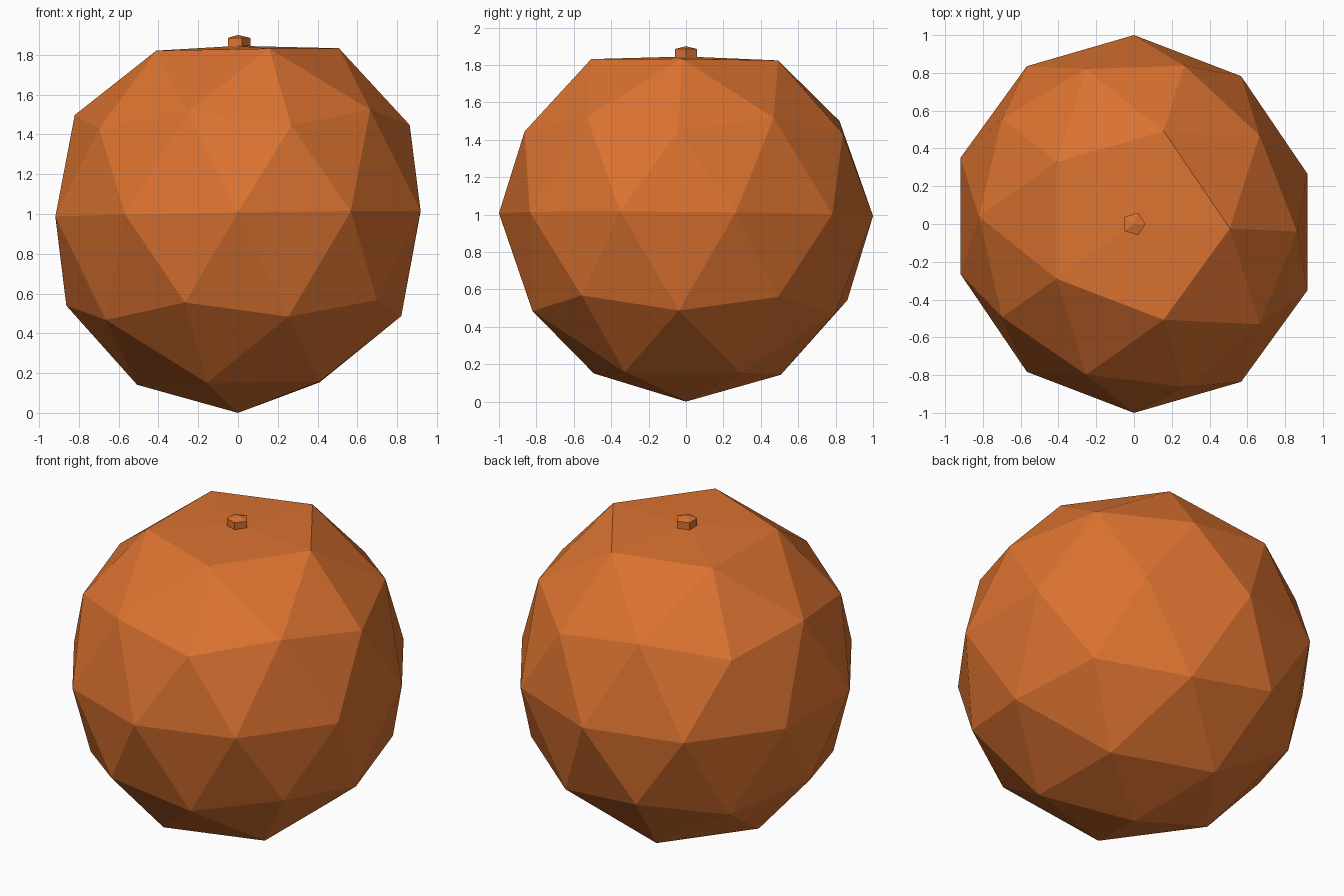
import bpy, bmesh, math
from mathutils import Matrix

if "Cube" in bpy.data.objects:
    bpy.data.objects.remove(bpy.data.objects["Cube"])

orange = bpy.data.materials.new("orange")
orange.diffuse_color = (0.71, 0.17, 0.03, 1)
orange.use_nodes = True
orange.node_tree.nodes["Principled BSDF"].inputs["Base Color"].default_value = orange.diffuse_color


def add_part(name, bm):
    mesh = bpy.data.meshes.new(name)
    bm.to_mesh(mesh)
    bm.free()
    mesh.materials.append(orange)
    obj = bpy.data.objects.new(name, mesh)
    bpy.context.collection.objects.link(obj)
    return obj


# Faceted body: narrowed, slightly skewed sphere with a flattened crown
bm = bmesh.new()
bmesh.ops.create_icosphere(bm, subdivisions=2, radius=1)
for v in bm.verts:
    x, y, z = v.co
    if z > 0.95:
        z = 0.845           # crown pressed flat
    elif z > 0.1:
        z *= 0.97           # upper half a little lower
    v.co = (0.965 * x, y - 0.045 * x, 1 + z + 0.015 * x - 0.007 * y)
add_part("body", bm)

# Five-sided stem nub with a shallow peak
bm = bmesh.new()
bmesh.ops.create_cone(bm, cap_ends=True, cap_tris=True, segments=5,
                      radius1=0.062, radius2=0.062, depth=0.055,
                      matrix=Matrix.Translation((0, 0, 1.8575))
                      @ Matrix.Rotation(-math.pi / 2, 4, 'Z'))
for v in bm.verts:
    if v.co.xy.length < 0.01 and v.co.z > 1.86:
        v.co.z = 1.9
add_part("stem", bm)
